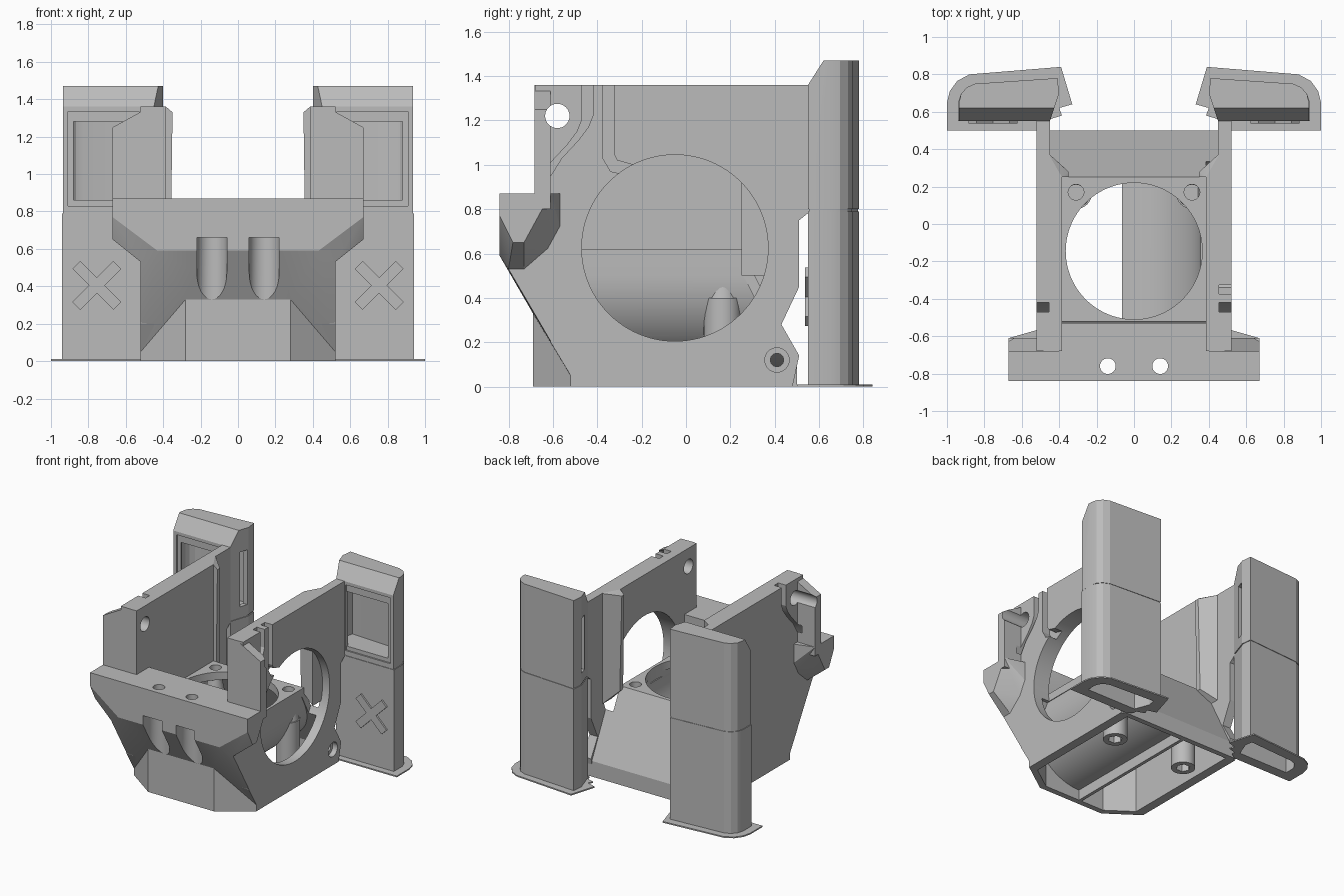
import bpy, bmesh, math
from mathutils import Matrix

cube = bpy.data.objects.get("Cube")
if cube:
    bpy.data.objects.remove(cube, do_unlink=True)

grey = bpy.data.materials.new("plain grey")
grey.use_nodes = True
GREY = (0.5, 0.5, 0.5, 1)
grey.diffuse_color = GREY
grey.node_tree.nodes["Principled BSDF"].inputs["Base Color"].default_value = GREY
parts = []


def finish(name, bm):
    bmesh.ops.recalc_face_normals(bm, faces=bm.faces[:])
    me = bpy.data.meshes.new(name)
    bm.to_mesh(me)
    bm.free()
    me.materials.append(grey)
    ob = bpy.data.objects.new(name, me)
    bpy.context.collection.objects.link(ob)
    parts.append(ob)
    return ob


def prism(name, pts, axis, lo, hi):
    """Extrude a 2D outline along one axis."""
    place = {"x": lambda a, b, t: (t, a, b),
             "y": lambda a, b, t: (a, t, b),
             "z": lambda a, b, t: (a, b, t)}[axis]
    bm = bmesh.new()
    rings = [[bm.verts.new(place(a, b, t)) for a, b in pts] for t in (lo, hi)]
    bm.faces.new(rings[0])
    bm.faces.new(rings[1])
    n = len(pts)
    for i in range(n):
        j = (i + 1) % n
        bm.faces.new((rings[0][i], rings[0][j], rings[1][j], rings[1][i]))
    return finish(name, bm)


def box(name, x0, x1, y0, y1, z0, z1):
    return prism(name, [(x0, y0), (x1, y0), (x1, y1), (x0, y1)], "z", z0, z1)


def disc(name, a, b, r, axis, lo, hi, n=64):
    ring = [(a + r * math.cos(i * math.tau / n), b + r * math.sin(i * math.tau / n))
            for i in range(n)]
    return prism(name, ring, axis, lo, hi)


def hull(name, pts, both=True):
    """Convex solid around points, mirrored in x by default."""
    bm = bmesh.new()
    for x, y, z in pts:
        for s in ((1, -1) if both else (1,)):
            bm.verts.new((x * s, y, z))
    res = bmesh.ops.convex_hull(bm, input=bm.verts[:])
    dead = {e for e in res["geom_interior"] + res["geom_unused"]
            if isinstance(e, bmesh.types.BMVert)}
    bmesh.ops.delete(bm, geom=list(dead), context="VERTS")
    bmesh.ops.dissolve_limit(bm, angle_limit=0.01, verts=bm.verts[:], edges=bm.edges[:])
    return finish(name, bm)


def boolean(target, tool, op="DIFFERENCE"):
    mod = target.modifiers.new("cut", "BOOLEAN")
    mod.operation, mod.object, mod.solver = op, tool, "EXACT"
    dg = bpy.context.evaluated_depsgraph_get()
    me = bpy.data.meshes.new_from_object(target.evaluated_get(dg))
    target.modifiers.clear()
    target.data = me
    parts.remove(tool)
    bpy.data.objects.remove(tool, do_unlink=True)


def flip(pts, s):
    return [(x * s, y) for x, y in pts]


# Hollow lower body, chin and flared front mounting bar
shell = [(.52, -.52, 0), (.28, -.69, 0), (.28, -.69, .33), (.52, -.52, .05),
         (.52, -.52, .62), (.5, .5, 0), (.5, .5, .12), (.5, .25, .62)]
inner = [(x * .93, y * .93 - .005, z * .91 - .005 if z > 0 else -.05) for x, y, z in shell]
body = hull("duct_body", shell)
chin = hull("chin", [(.52, -.52, .05), (.28, -.69, .33), (.43, -.84, .59), (.52, -.8, .53),
                     (.43, -.84, .7), (.52, -.8, .7), (.52, -.53, .7), (.52, -.5, .05)])
boolean(body, chin, "UNION")
bar = hull("front_bar", [(.67, -.84, .87), (.67, -.61, .87), (.67, -.84, .77),
                         (.43, -.84, .59), (.67, -.78, .65), (.67, -.73, .65),
                         (.52, -.8, .53), (.52, -.73, .53), (.39, -.53, .87),
                         (.39, -.53, .6)])
boolean(body, bar, "UNION")
boolean(body, hull("cavity", inner))
boolean(body, disc("floor_hole", 0, -.145, .365, "z", .3, .8, 96))
boolean(body, disc("side_bore", -.05, .625, .42, "x", .385, .7, 96))
half = [math.pi * i / 16 for i in range(17)]
for s in (1, -1):
    slot = [(s * .14 + .08 * math.cos(a), -.77 + .08 * math.sin(a)) for a in half]
    slot += [(s * .14 - .08, -.95), (s * .14 + .08, -.95)]
    boolean(body, prism("bar_groove", slot, "z", .2, .66))
    boolean(body, disc("bar_hole", s * .14, -.76, .042, "z", .5, 1, 32))
    boolean(body, disc("floor_screw_hole", s * .31, .17, .042, "z", .5, .8, 32))
    boolean(body, disc("side_screw_recess", .41, .12, .055, "x", s * .45, s * .6, 32))

# Curved air scoop under the floor hole
arc = [i * math.pi / 2 / 20 for i in range(21)]
scoop = [(-.04 + .42 * math.cos(a), .5 - .42 * math.sin(a)) for a in arc]
scoop += [(-.04, 0), (-.065, 0), (-.065, .105)]
scoop += [(-.04 + .395 * math.cos(a), .5 - .395 * math.sin(a)) for a in reversed(arc)]
scoop += [(.355, .6), (.38, .6)]
sheet = prism("air_scoop", scoop, "y", -.75, .6)
boolean(sheet, hull("scoop_limit", shell), "INTERSECT")
boolean(sheet, disc("scoop_bore", 0, -.145, .365, "z", .52, .8, 96))

wall_side = [(-.68, .6), (-.68, 1.36), (.56, 1.36), (.56, .79), (.51, .75), (.51, .45),
             (.43, .28), (.51, .14), (.48, 0), (-.52, 0), (-.52, .05), (-.61, .2)]
cable = [(-.47, 1.4), (-.47, 1.2), (-.49, 1.15), (-.535, 1.09), (-.61, 1.01), (-.66, .93),
         (-.7, .82)]
tower_plan = [(.45, .55), (.94, .55), (.94, .65), (.925, .695), (.895, .73), (.85, .75),
              (.41, .78), (.4, .7)]
foot_plan = [(.5, .5), (1, .5), (1, .65), (.985, .71), (.945, .765), (.88, .8), (.39, .84),
             (.33, .64), (.4, .62), (.385, .58), (.45, .56), (.45, .53)]
hollow = [(.68 + (x - .68) * .86, .66 + (y - .66) * .74) for x, y in tower_plan]

for s, side in ((1, "left"), (-1, "right")):
    # Side wall with thicker front part, front lip and inner post
    wall = prism(side + "_wall", wall_side, "x", s * .45, s * .52)
    boolean(wall, box("thick", s * .385, s * .46, -.68, .25, .6, 1.36), "UNION")
    lip = prism("lip", flip([(.4, .8), (.67, .8), (.67, 1.25), (.47, 1.36), (.4, 1.36)], s),
                "y", -.682, -.61)
    boolean(wall, lip, "UNION")
    boolean(wall, disc("ear_hole", -.58, 1.22, .055, "x", s * .3, s * .8, 32))
    strip = cable + [(y + .05, z + .02) for y, z in reversed(cable)]
    boolean(wall, prism("cable_groove", strip, "x", s * .455, s * .56))
    boolean(wall, disc("screw_sink", .41, .12, .055, "x", s * .48, s * .6, 32))
    boolean(wall, disc("screw_hole", .41, .12, .03, "x", s * .3, s * .6, 24))
    if s > 0:
        boolean(wall, disc("round_opening", -.05, .625, .42, "x", .3, .7, 96))
        boolean(wall, prism("wire_slot", [(-.375, 1.4), (-.375, 1.03), (-.34, .97), (-.25, .95),
                                          (-.24, 1.0), (-.31, 1.02), (-.325, 1.05),
                                          (-.325, 1.4)], "x", .455, .56))
    hull(side + "_inner_post", [(s * x, y, z) for x, y, z in (
        (.46, .38, .5), (.46, .25, .5), (.36, .25, .6), (.36, .29, .6),
        (.46, .38, 1.36), (.46, .25, 1.36), (.385, .25, 1.36),
        (.35, .25, 1.33), (.35, .28, 1.33))], False)

    # Screw boss with tapered top
    boss = disc(side + "_screw_boss", s * .31, .165, .085, "z", 0, .4, 32)
    boolean(boss, disc("nut_pocket", s * .31, .165, .05, "z", -.1, .08, 6))
    bm = bmesh.new()
    bmesh.ops.create_cone(bm, segments=32, radius1=.078, radius2=.045, depth=.17,
                          matrix=Matrix.Translation((s * .31, .165, .475)))
    finish(side + "_boss_taper", bm)

    # Rear tower: lower sleeve and upper cap
    lower = prism(side + "_tower_sleeve", flip(tower_plan, s), "z", 0, .79)
    boolean(lower, prism("sleeve_hollow", flip(hollow, s), "z", -.1, .75))
    neck = [(.68 + (x - .68) * .98, .66 + (y - .66) * .96) for x, y in tower_plan]
    prism(side + "_tower_seam", flip(neck, s), "z", .76, .81)
    cap = [(min(x, .935), y) for x, y in tower_plan]
    upper = prism(side + "_tower_cap", flip(cap, s), "z", .8, 1.47)
    boolean(upper, prism("slope", [(.4, 1.36), (.55, 1.36), (.62, 1.47), (.62, 1.6), (.4, 1.6)],
                         "x", s * .2, s * 1.2))
    boolean(upper, box("frame", s * .53, s * .91, .5, .562, .83, 1.335))
    boolean(upper, prism("cap_hollow", flip(hollow, s), "z", .86, 1.28))
    boolean(upper, box("window", s * .53, s * .88, .5, .65, .86, 1.28))
    boolean(upper, box("side_slot", s * .3, s * .56, .63, .69, .88, 1.3))

    # Thin foot around the tower base
    foot = prism(side + "_tower_foot", flip(foot_plan, s), "z", 0, .01)
    boolean(foot, prism("foot_hollow", flip(hollow, s), "z", -.1, .1))

    # Raised cross on the tower front
    for k, turn in enumerate((45, -45)):
        bm = bmesh.new()
        bmesh.ops.create_cube(bm, size=1, matrix=Matrix.Translation((s * .755, .546, .405))
                              @ Matrix.Rotation(math.radians(turn), 4, "Y")
                              @ Matrix.Diagonal((.31, .018 + .001 * k, .06, 1)))
        finish(side + "_cross_arm", bm)

# Smooth round surfaces, keep edges sharp
bpy.ops.object.select_all(action="DESELECT")
for ob in parts:
    ob.select_set(True)
bpy.context.view_layer.objects.active = body
bpy.ops.object.shade_smooth_by_angle(angle=math.radians(20))
